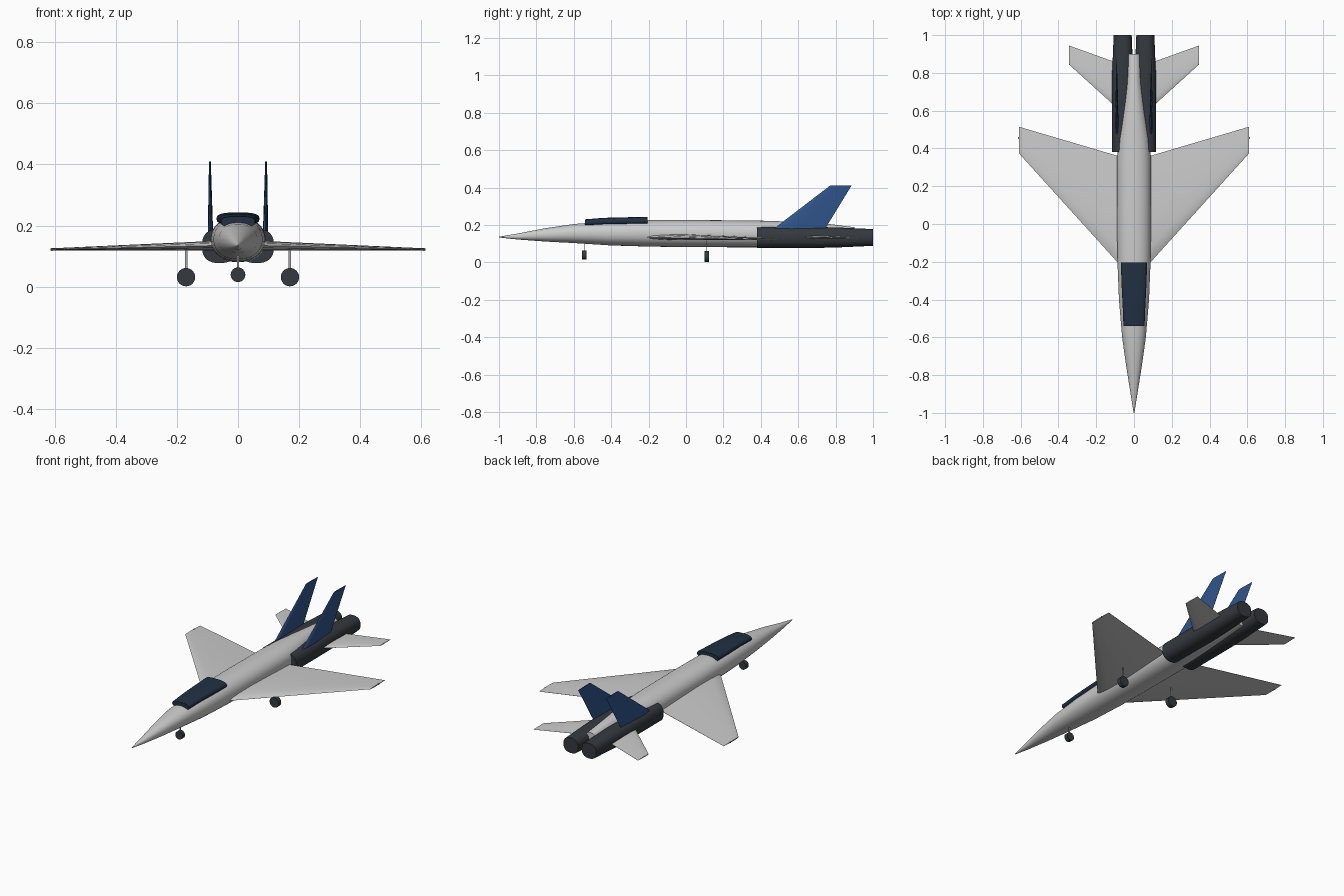
import bpy, bmesh, math
from mathutils import Vector

if "Cube" in bpy.data.objects:
    bpy.data.objects.remove(bpy.data.objects["Cube"])


def material(name, rgb):
    m = bpy.data.materials.new(name)
    m.diffuse_color = (*rgb, 1)
    m.use_nodes = True
    m.node_tree.nodes["Principled BSDF"].inputs["Base Color"].default_value = m.diffuse_color
    return m


BODY = material("light_grey", (0.8, 0.8, 0.82))
DARK = material("dark_metal", (0.035, 0.04, 0.047))
GLASS = material("canopy_tint", (0.015, 0.03, 0.055))
BLUE = material("fin_blue", (0.03, 0.09, 0.26))
RED = material("red_light", (0.8, 0.03, 0.03))
GREEN = material("green_light", (0.03, 0.6, 0.1))
STEEL = material("strut_grey", (0.4, 0.4, 0.42))


def loft(name, rings, mat, angle=40):
    """Skin a list of equal-length point rings and cap both ends."""
    bm = bmesh.new()
    loops = [[bm.verts.new(p) for p in ring] for ring in rings]
    n = len(loops[0])
    for a, b in zip(loops, loops[1:]):
        for i in range(n):
            j = (i + 1) % n
            bm.faces.new((a[i], a[j], b[j], b[i]))
    bm.faces.new(loops[0])
    bm.faces.new(loops[-1])
    bmesh.ops.recalc_face_normals(bm, faces=bm.faces)
    me = bpy.data.meshes.new(name)
    bm.to_mesh(me)
    bm.free()
    me.materials.append(mat)
    ob = bpy.data.objects.new(name, me)
    bpy.context.collection.objects.link(ob)
    bpy.ops.object.select_all(action='DESELECT')
    ob.select_set(True)
    bpy.context.view_layer.objects.active = ob
    bpy.ops.object.shade_smooth_by_angle(angle=math.radians(angle))
    return ob


def section(x, y, z, w, h, power=2.0, n=32):
    """Superellipse ring facing along y."""
    ring = []
    for i in range(n):
        t = 2 * math.pi * (i + 0.5) / n
        c, s = math.cos(t), math.sin(t)
        ring.append((x + w * math.copysign(abs(c) ** (2 / power), c), y,
                     z + h * math.copysign(abs(s) ** (2 / power), s)))
    return ring


# Half thickness along the chord of every flying surface
FOIL = [(0, 0), (0.04, 0.5), (0.15, 0.85), (0.35, 1), (0.65, 0.65), (1, 0.06)]
FOIL = FOIL + [(c, -t) for c, t in FOIL[:0:-1]]


def surface(name, stations, mat, side, vertical=False):
    """Stations: (x, z, leading y, trailing y, thickness)."""
    rings = []
    for x, z, y0, y1, th in stations:
        ring = []
        for c, t in FOIL:
            off = t * th / 2
            dx, dz = (off, 0) if vertical else (0, off)
            ring.append((side * (x + dx), y0 + c * (y1 - y0), z + dz))
        rings.append(ring)
    return loft(name, rings, mat, 35)


# Fuselage: y, centre z, half width, half height
body = [(-1, .135, .002, .002), (-.9, .138, .018, .016), (-.75, .147, .042, .036),
        (-.6, .154, .063, .051), (-.4, .155, .08, .065), (-.2, .155, .088, .071),
        (0, .154, .09, .073), (.35, .152, .09, .072), (.45, .151, .084, .071),
        (.6, .149, .062, .067), (.75, .147, .042, .06), (.9, .143, .038, .045)]
loft("fuselage", [section(0, y, z, w, h, 2.2) for y, z, w, h in body], BODY)

# Canopy: flattened shell sunk into the spine
canopy = [(-.54, .212, .056, .018), (-.44, .218, .06, .02),
          (-.32, .22, .066, .021), (-.205, .222, .07, .021)]
loft("canopy", [section(0, y, z, w, h, 2.8) for y, z, w, h in canopy], GLASS)

for side, label in ((1, "right"), (-1, "left")):
    # Engine nacelles
    nacelle = [(.38, .058, .056), (.7, .058, .056), (.8, .056, .054), (1, .048, .045)]
    loft("engine_" + label,
         [section(side * .06, y, .133, w, h, 2.5) for y, w, h in nacelle], DARK)

    # Wings, tailplanes and fins
    surface("wing_" + label, [(.05, .135, -.244, .35, .032),
                              (.61, .122, .375, .515, .007)], BODY, side)
    surface("tailplane_" + label, [(.08, .135, .605, .85, .016),
                                   (.345, .13, .845, .945, .005)], BODY, side)
    surface("tail_fin_" + label, [(.09, .165, .45, .735, .018),
                                  (.092, .41, .77, .885, .006)], BLUE, side, True)

    # Wingtip lights
    bpy.ops.mesh.primitive_uv_sphere_add(segments=12, ring_count=8, radius=.005,
                                         location=(side * .609, .455, .122))
    light = bpy.context.object
    light.name = "tip_light_" + label
    light.data.materials.append(GREEN if side > 0 else RED)

# Landing gear: x, y, wheel centre z, wheel radius, strut top
for label, x, y, z, r, top in (("nose", 0, -.545, .039, .024, .12),
                               ("right", .17, .11, .031, .03, .13),
                               ("left", -.17, .11, .031, .03, .13)):
    bpy.ops.mesh.primitive_cylinder_add(vertices=24, radius=r, depth=.024,
                                        location=(x, y, z),
                                        rotation=(math.pi / 2, 0, 0))
    wheel = bpy.context.object
    wheel.name = "wheel_" + label
    wheel.data.materials.append(DARK)
    bpy.ops.object.shade_smooth_by_angle(angle=math.radians(40))
    bpy.ops.mesh.primitive_cube_add(size=1, location=(x, y, (z + top) / 2))
    strut = bpy.context.object
    strut.name = "strut_" + label
    strut.scale = (.008, .002, top - z)
    strut.data.materials.append(STEEL)
